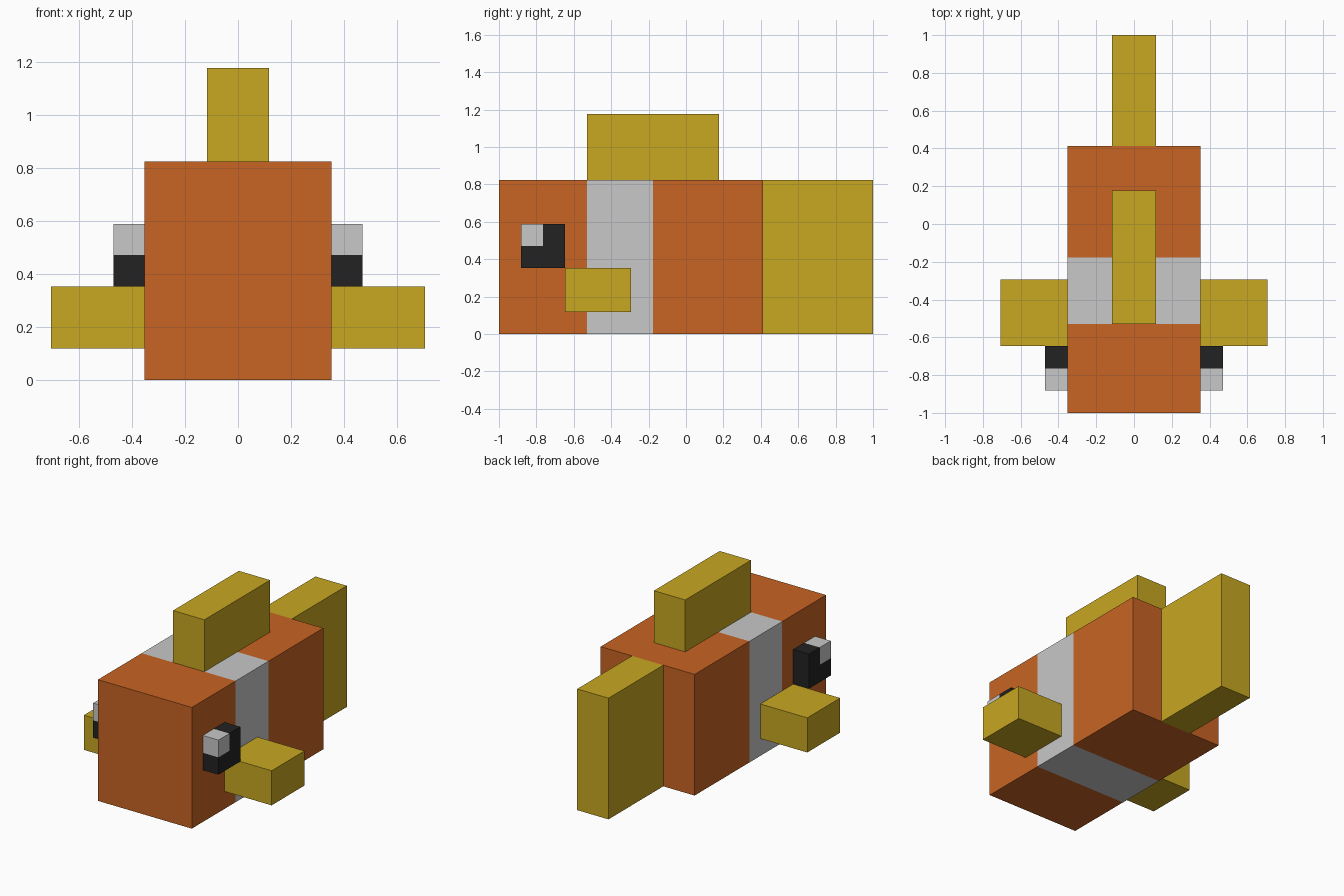
import bpy
import bmesh
from mathutils import Vector

cube = bpy.data.objects.get("Cube")
if cube:
    bpy.data.objects.remove(cube)

UNIT = 2 / 17  # one block of the model's grid


def material(name, rgb):
    mat = bpy.data.materials.new(name)
    mat.use_nodes = True
    colour = (*rgb, 1)
    mat.diffuse_color = colour
    bsdf = next(n for n in mat.node_tree.nodes if n.type == "BSDF_PRINCIPLED")
    bsdf.inputs["Base Color"].default_value = colour
    return mat


orange = material("orange", (0.578, 0.127, 0.017))
yellow = material("yellow", (0.578, 0.386, 0.016))
white = material("pale_grey", (0.578, 0.578, 0.578))
black = material("black", (0.016, 0.016, 0.016))


def block(name, low, high, mats, cuts=(), rule=None):
    """Box between two grid corners; cuts are (axis, position) planes,
    rule picks a material slot from a face centre in grid units."""
    low, high = Vector(low), Vector(high)
    bm = bmesh.new()
    bmesh.ops.create_cube(bm, size=1)
    for v in bm.verts:
        v.co = (low + high) / 2 + v.co * (high - low)
    for axis, position in cuts:
        point, normal = Vector(), Vector()
        point[axis], normal[axis] = position, 1
        bmesh.ops.bisect_plane(bm, geom=bm.verts[:] + bm.edges[:] + bm.faces[:],
                               plane_co=point, plane_no=normal)
    if rule:
        for f in bm.faces:
            f.material_index = rule(f.calc_center_median())
    # grid units to model units, with the nose at the front
    for v in bm.verts:
        v.co = Vector((v.co.x, v.co.y - 8.5, v.co.z)) * UNIT
    bmesh.ops.recalc_face_normals(bm, faces=bm.faces[:])
    mesh = bpy.data.meshes.new(name)
    bm.to_mesh(mesh)
    bm.free()
    for m in mats:
        mesh.materials.append(m)
    obj = bpy.data.objects.new(name, mesh)
    bpy.context.collection.objects.link(obj)
    return obj


# Body with one pale band around it
block("body", (-3, 0, 0), (3, 12, 7), (orange, white),
      cuts=((1, 4), (1, 7)), rule=lambda c: int(4 < c.y < 7))

# Back fin and tail
block("top_fin", (-1, 4, 7), (1, 10, 10), (yellow,))
block("tail_fin", (-1, 12, 0), (1, 17, 7), (yellow,))

# Side fins and eyes; each eye has a pale upper front quarter
for side, s in (("left", 1), ("right", -1)):
    inner = 3 * s
    fin_x = sorted((inner, 6 * s))
    eye_x = sorted((inner, 4 * s))
    block(side + "_fin", (fin_x[0], 3, 1), (fin_x[1], 6, 3), (yellow,))
    block(side + "_eye", (eye_x[0], 1, 3), (eye_x[1], 3, 5), (black, white),
          cuts=((1, 2), (2, 4)), rule=lambda c: int(c.y < 2 and c.z > 4))
